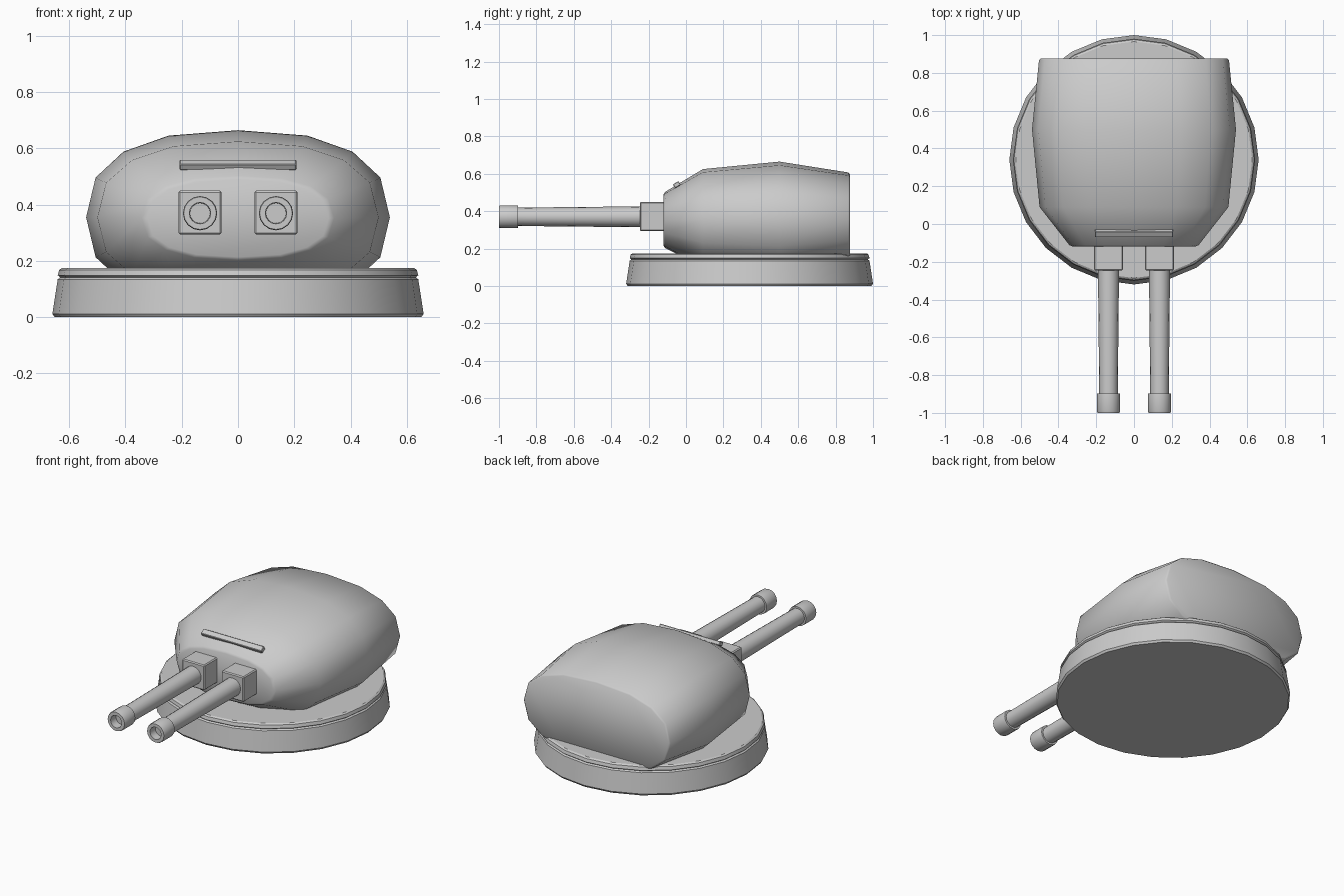
import bpy, bmesh
from math import sin, cos, pi, radians, copysign
from mathutils import Matrix

if "Cube" in bpy.data.objects:
    bpy.data.objects.remove(bpy.data.objects["Cube"])


def finish(name, bm, angle):
    bmesh.ops.recalc_face_normals(bm, faces=bm.faces)
    me = bpy.data.meshes.new(name)
    bm.to_mesh(me)
    bm.free()
    ob = bpy.data.objects.new(name, me)
    bpy.context.collection.objects.link(ob)
    bpy.ops.object.select_all(action='DESELECT')
    ob.select_set(True)
    bpy.context.view_layer.objects.active = ob
    bpy.ops.object.shade_smooth_by_angle(angle=radians(angle))
    return ob


def loft(name, rings, angle=35):
    """Skin a list of equal-length rings and cap both ends."""
    bm = bmesh.new()
    loops = [[bm.verts.new(p) for p in ring] for ring in rings]
    n = len(loops[0])
    for a, b in zip(loops, loops[1:]):
        for i in range(n):
            j = (i + 1) % n
            bm.faces.new((a[i], a[j], b[j], b[i]))
    bm.faces.new(loops[0])
    bm.faces.new(loops[-1])
    return finish(name, bm, angle)


def box(name, size, loc, bevel, tilt=0):
    bm = bmesh.new()
    bmesh.ops.create_cube(bm, size=1)
    bmesh.ops.scale(bm, vec=size, verts=bm.verts)
    bmesh.ops.bevel(bm, geom=bm.edges[:], offset=bevel, segments=1, affect='EDGES')
    bmesh.ops.transform(bm, matrix=Matrix.Translation(loc) @ Matrix.Rotation(tilt, 4, 'X'),
                        verts=bm.verts)
    return finish(name, bm, 30)


def spow(v, p=0.815):
    return copysign(abs(v) ** p, v) if abs(v) > 1e-6 else 0.0


# Round base ring with a lip
base_profile = [(0.652, 0), (0.66, 0.012), (0.641, 0.135), (0.632, 0.142),
                (0.641, 0.149), (0.636, 0.168), (0.626, 0.175)]
loft("base_ring", [[(r * cos(2 * pi * i / 24), 0.34 + r * sin(2 * pi * i / 24), z)
                    for i in range(24)] for r, z in base_profile], 30)

# Turret housing: superellipse sections (y, half width, half height, centre z)
sections = [(-0.12, 0.322, 0.138, 0.352), (-0.112, 0.342, 0.15, 0.353),
            (0.09, 0.50, 0.27, 0.355), (0.50, 0.54, 0.31, 0.355),
            (0.868, 0.503, 0.25, 0.357), (0.877, 0.493, 0.241, 0.357)]
loft("turret_housing", [[(w * spow(cos(2 * pi * i / 16)), y,
                          max(cz + h * spow(sin(2 * pi * i / 16)), 0.1))
                         for i in range(16)] for y, w, h, cz in sections], 48)

# Sight visor lying on the sloped front
box("visor", (0.415, 0.035, 0.024), (0, -0.049, 0.542), 0.003, radians(31))

# Twin guns: mantlet block, tapered barrel, hollow muzzle
barrel = [(0.056, -0.22), (0.049, -0.91)]
muzzle = [(0.046, -0.897), (0.06, -0.897), (0.061, -0.905), (0.061, -0.992),
          (0.058, -1.0), (0.038, -1.0), (0.036, -0.95)]
for side, x in (("left", -0.135), ("right", 0.135)):
    box("mantlet_" + side, (0.153, 0.16, 0.156), (x, -0.167, 0.372), 0.006)
    for part, profile in (("barrel_", barrel), ("muzzle_", muzzle)):
        loft(part + side, [[(x + r * cos(2 * pi * i / 16), y, 0.37 + r * sin(2 * pi * i / 16))
                            for i in range(16)] for r, y in profile], 30)
